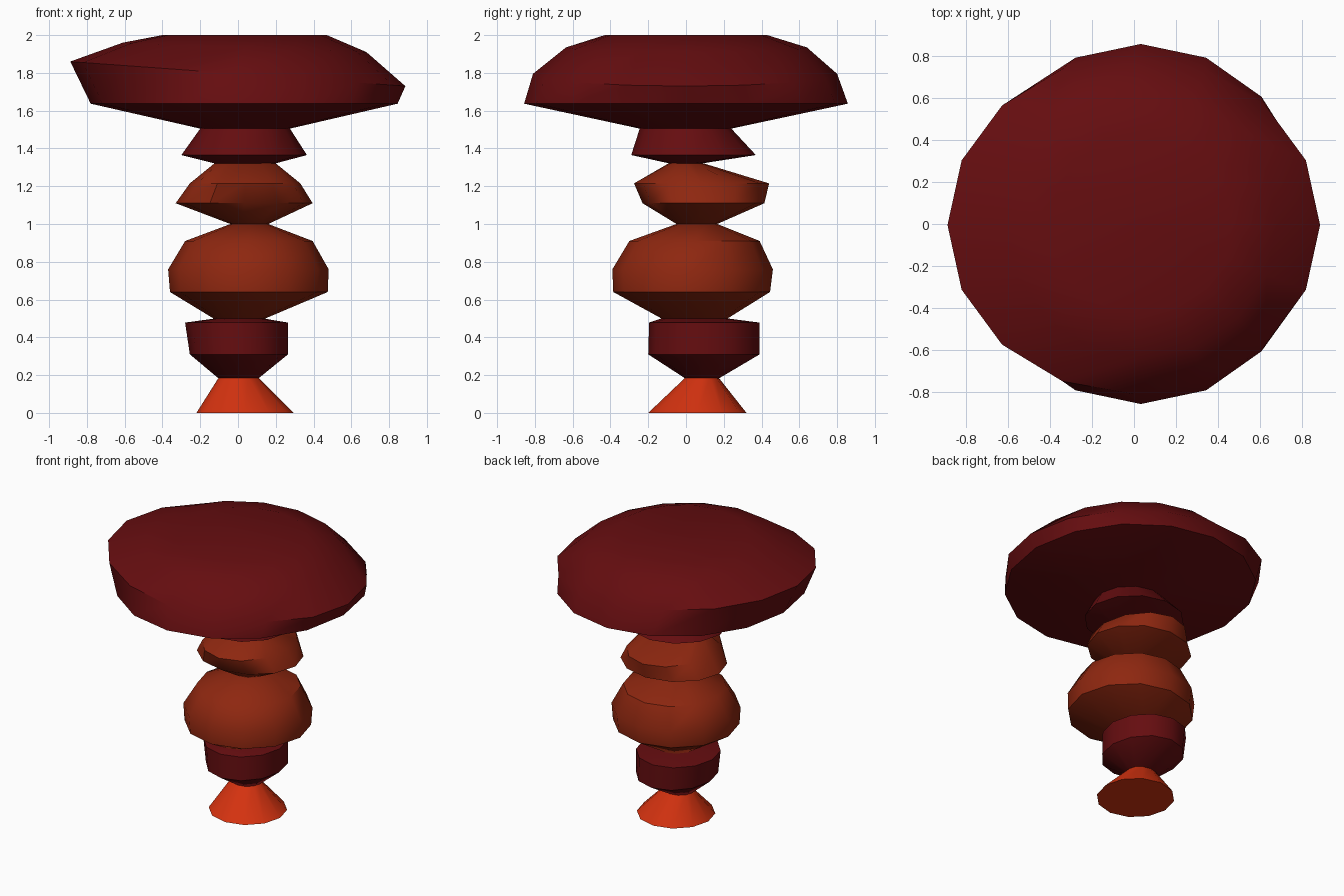
import bpy, bmesh, math

cube = bpy.data.objects.get("Cube")
if cube:
    bpy.data.objects.remove(cube, do_unlink=True)


def material(name, rgb):
    m = bpy.data.materials.new(name)
    m.use_nodes = True
    m.diffuse_color = (*rgb, 1)
    bsdf = m.node_tree.nodes["Principled BSDF"]
    bsdf.inputs["Base Color"].default_value = (*rgb, 1)
    bsdf.inputs["Roughness"].default_value = 0.8
    return m


bright_orange = material("bright orange", (0.66, 0.032, 0.005))
rust = material("rust", (0.27, 0.02, 0.005))
dark_red = material("dark red", (0.13, 0.004, 0.005))


def loft(name, mat, sides, rings):
    """Closed stack of elliptical rings: x min, x max, y min, y max, z, tilt in x."""
    bm = bmesh.new()
    loops = []
    for x0, x1, y0, y1, z, tilt in rings:
        loop = []
        for i in range(sides):
            a = math.tau * i / sides
            c, s = math.cos(a), math.sin(a)
            loop.append(bm.verts.new(((x0 + x1) / 2 + (x1 - x0) / 2 * c,
                                      (y0 + y1) / 2 + (y1 - y0) / 2 * s,
                                      z + tilt * c)))
        loops.append(loop)
    for low, high in zip(loops, loops[1:]):
        for i in range(sides):
            j = (i + 1) % sides
            bm.faces.new((low[i], low[j], high[j], high[i]))
    bm.faces.new(loops[0][::-1])
    bm.faces.new(loops[-1])
    mesh = bpy.data.meshes.new(name)
    bm.to_mesh(mesh)
    bm.free()
    mesh.materials.append(mat)
    obj = bpy.data.objects.new(name, mesh)
    bpy.context.collection.objects.link(obj)
    bpy.ops.object.select_all(action="DESELECT")
    obj.select_set(True)
    bpy.context.view_layer.objects.active = obj
    bpy.ops.object.shade_smooth_by_angle(angle=math.radians(40))


# Flared foot
loft("foot", bright_orange, 12, [
    (-.22, .295, -.20, .32, 0, 0),
    (-.10, .105, 0, .17, .19, 0)])

# Cup above the foot
loft("lower_cup", dark_red, 12, [
    (-.10, .105, 0, .17, .18, 0),
    (-.255, .265, -.20, .39, .31, 0),
    (-.28, .265, -.195, .39, .478, 0),
    (-.12, .135, -.13, .22, .50, 0)])

# Two rounded bulges of the stem
loft("lower_bulge", rust, 12, [
    (-.13, .145, -.13, .22, .50, 0),
    (-.36, .475, -.385, .445, .64, 0),
    (-.37, .48, -.39, .46, .76, 0),
    (-.28, .395, -.30, .39, .91, 0),
    (-.04, .16, -.05, .165, 1.0, 0)])
loft("upper_bulge", rust, 12, [
    (-.04, .16, -.05, .165, 1.0, 0),
    (-.33, .395, -.23, .415, 1.11, 0),
    (-.255, .33, -.275, .44, 1.215, 0),
    (-.12, .195, -.085, .08, 1.325, 0)])

# Collar under the cap
loft("collar", dark_red, 12, [
    (-.12, .195, -.085, .08, 1.32, 0),
    (-.30, .365, -.29, .37, 1.365, 0),
    (-.20, .275, -.245, .24, 1.505, 0)])

# Broad, slightly tilted cap
loft("cap", dark_red, 16, [
    (-.20, .275, -.245, .24, 1.505, 0),
    (-.78, .845, -.857, .857, 1.637, 0),
    (-.888, .886, -.81, .80, 1.795, -.065),
    (-.61, .68, -.635, .64, 1.935, -.025),
    (-.40, .47, -.43, .43, 2.0, 0)])
